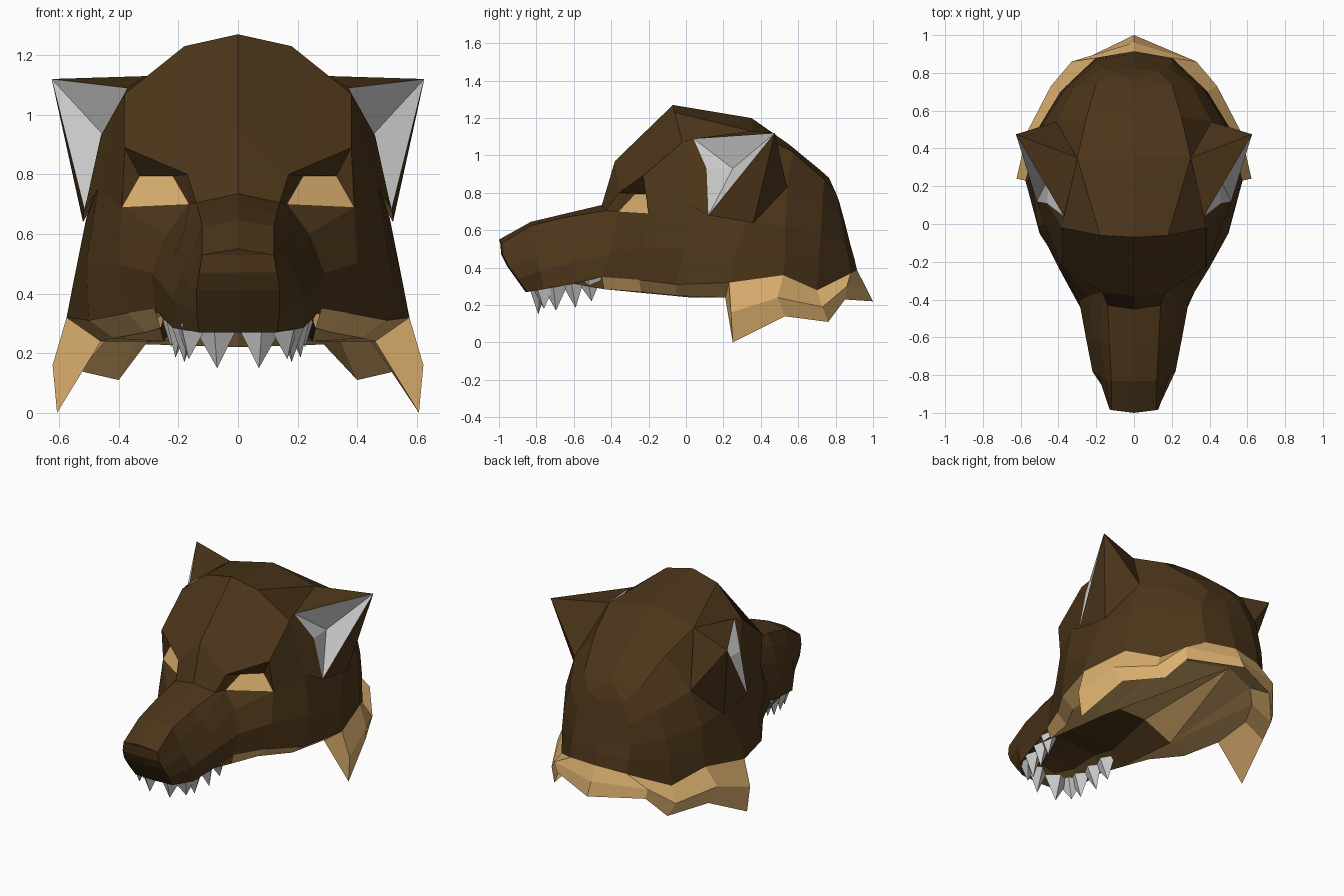
import bpy, bmesh
from mathutils import Vector

if "Cube" in bpy.data.objects:
    bpy.data.objects.remove(bpy.data.objects["Cube"])


def material(name, rgb):
    m = bpy.data.materials.new(name)
    m.diffuse_color = (*rgb, 1)
    m.use_nodes = True
    m.node_tree.nodes["Principled BSDF"].inputs["Base Color"].default_value = m.diffuse_color
    return m


BROWN = material("brown_fur", (0.072, 0.036, 0.010))
TAN = material("tan_fur", (0.72, 0.44, 0.16))


def part(name, faces, mat=None):
    """Build a half from faces given as point lists, mirrored over x = 0."""
    bm = bmesh.new()
    for face in faces:
        pts = []
        for p in face:
            if tuple(p) not in pts:
                pts.append(tuple(p))
        if len(pts) < 3:
            continue
        bm.faces.new([bm.verts.new(p) for p in pts])
        bm.faces.new([bm.verts.new((-x, y, z)) for x, y, z in reversed(pts)])
    bmesh.ops.remove_doubles(bm, verts=bm.verts, dist=0.0005)
    bmesh.ops.recalc_face_normals(bm, faces=bm.faces)
    me = bpy.data.meshes.new(name)
    bm.to_mesh(me)
    bm.free()
    ob = bpy.data.objects.new(name, me)
    bpy.context.collection.objects.link(ob)
    if mat:
        me.materials.append(mat)
    return ob


def loft(rings):
    return [[a[i], b[i], b[i + 1], a[i + 1]]
            for a, b in zip(rings, rings[1:]) for i in range(len(a) - 1)]


# Muzzle rings, from the top centre down to the lip
muzzle = [
    [(0, -1, .55), (.12, -.985, .53), (.13, -.98, .47), (.14, -.95, .41), (.14, -.9, .34), (.13, -.85, .27)],
    [(0, -.83, .645), (.12, -.83, .625), (.15, -.82, .55), (.19, -.8, .46), (.22, -.78, .38), (.22, -.76, .285)],
    [(0, -.64, .69), (.13, -.64, .67), (.18, -.62, .61), (.22, -.6, .52), (.255, -.6, .43), (.25, -.6, .315)],
    [(0, -.45, .735), (.14, -.43, .705), (.165, -.36, .70), (.24, -.38, .6), (.29, -.41, .47), (.28, -.45, .35)],
]
# Skull rings, from brow to the back of the head
skull = [
    [(0, -.38, .97), (.17, -.36, .8), (.38, -.23, .89), (.39, -.2, .69), (.4, -.23, .5), (.37, -.25, .335)],
    [(0, -.07, 1.27), (.18, -.06, 1.23), (.38, -.02, 1.07), (.47, 0, .75), (.51, -.01, .5), (.5, -.05, .31)],
    [(0, .35, 1.2), (.3, .35, 1.13), (.42, .3, .93), (.51, .33, .65), (.55, .25, .45), (.575, .23, .32)],
    [(0, .55, 1.06), (.25, .57, 1.02), (.41, .54, .83), (.48, .53, .62), (.49, .53, .48), (.5, .52, .36)],
    [(0, .72, .92), (.2, .74, .87), (.31, .73, .75), (.36, .72, .58), (.38, .71, .45), (.39, .7, .28)],
    [(0, .765, .88), (.12, .81, .78), (.18, .83, .66), (.2, .85, .54), (.2, .87, .46), (.2, .88, .37)],
    [(0, .765, .88), (0, .82, .75), (0, .85, .64), (0, .88, .52), (0, .9, .45), (0, .915, .385)],
]
nose = [[(0, y - .008 * (i > 0), z) for i, (x, y, z) in enumerate(muzzle[0])]]
part("muzzle", loft(nose + muzzle), BROWN)

# Face band joining muzzle to brow, with the eye socket left out
d, e, f = muzzle[3], skull[0], skull[1]
lid_in, lid_out = (.22, -.27, .795), (.33, -.21, .795)
band = [[d[0], d[1], e[1], e[0]], [d[1], d[2], e[1]], [d[2], d[3], e[3]],
        [d[3], d[4], e[4], e[3]], [d[4], d[5], e[5], e[4]],
        [d[2], lid_in, e[1]], [e[1], lid_in, lid_out, e[2]], [e[3], e[2], lid_out]]
part("skull", band + loft(skull), BROWN)
part("eyes", [[d[2], e[3], lid_out, lid_in]], TAN)

# Ears: dark back fan, dark front rim and grey concave inside
tip, front, low = (.625, .475, 1.12), (.37, .04, 1.09), (.515, .12, .68)
deep, bulge = (.45, .25, .93), (.46, .11, .93)
rim = [front, skull[2][1], skull[3][2], (.52, .36, .64), low]
part("ear_backs", [[tip, a, b] for a, b in zip(rim, rim[1:])]
     + [[front, f[2], bulge], [f[2], f[3], low, bulge]], BROWN)
part("ear_insides", [[front, tip, deep], [deep, tip, low],
                     [front, deep, bulge], [bulge, deep, low]])

# Fur hem around the neck
hem_top = [r[5] for r in skull[2:]]
hem_mid = [(.622, .24, .16), (.565, .49, .24), (.44, .73, .19), (.33, .86, .3), (0, .96, .3)]
hem_low = [(.607, .25, 0), (.53, .53, .14), (.4, .76, .11), (.31, .85, .23), (0, 1, .22)]
part("neck_hem", loft(list(zip(hem_top, hem_mid, hem_low))), TAN)

# Jaw strips under the cheeks
jaw = [(.26, -.44, .285), (.31, -.24, .27), (.42, -.05, .25), (.46, .21, .24)]
strip = loft(list(zip([d[5], e[5], f[5], hem_top[0]], jaw)))
part("jaw_strips", strip + [[hem_top[0], jaw[3], hem_low[0], hem_mid[0]]], TAN)

# Lining: hem folds up inside, then fans to the arched back of the mouth
corner, arch, middle = (.25, .03, .24), (.12, -.045, .38), (0, -.045, .38)
hem_in = [jaw[3], (.44, .48, .25), (.34, .66, .25), (.24, .76, .28), (0, .86, .28)]
loop = jaw + hem_in[1:]
part("neck_lining", loft(list(zip(hem_low, hem_in)))
     + [[corner, a, b] for a, b in zip(loop, loop[1:])]
     + [[corner, loop[-1], arch], [arch, loop[-1], middle]], TAN)

# Hollow palate under the muzzle
lips = [r[5] for r in muzzle[:3]] + [jaw[0]]
roof = [[p, (p[0] * .75, p[1] + .02, p[2] + .09), (0, p[1] + .02, p[2] + .11)] for p in lips]
roof.insert(0, [(0, -.858, .27)] * 3)
roof.append([corner, arch, middle])
part("palate", loft(roof), BROWN)


# Teeth: four-sided spikes along the lip
def tooth(base, point, along, depth):
    b, a = Vector(base), Vector(along)
    n = Vector((-a.y, a.x, 0)).normalized() * depth
    ring = [b - a, b - n, b + a, b + n]
    return [[ring[i], ring[(i + 1) % 4], point] for i in range(4)] + [ring]


teeth = []
for base, point, along in [
        ((.075, -.79, .30), (.07, -.79, .15), (.08, .01, 0)),
        ((.155, -.765, .30), (.165, -.76, .18), (.055, .06, 0)),
        ((.18, -.70, .31), (.18, -.695, .17), (.015, .07, .005)),
        ((.195, -.605, .325), (.21, -.59, .185), (.012, .06, .01)),
        ((.215, -.515, .345), (.225, -.505, .22), (.015, .07, .015))]:
    teeth += tooth(base, point, along, .05)
part("teeth", teeth)
